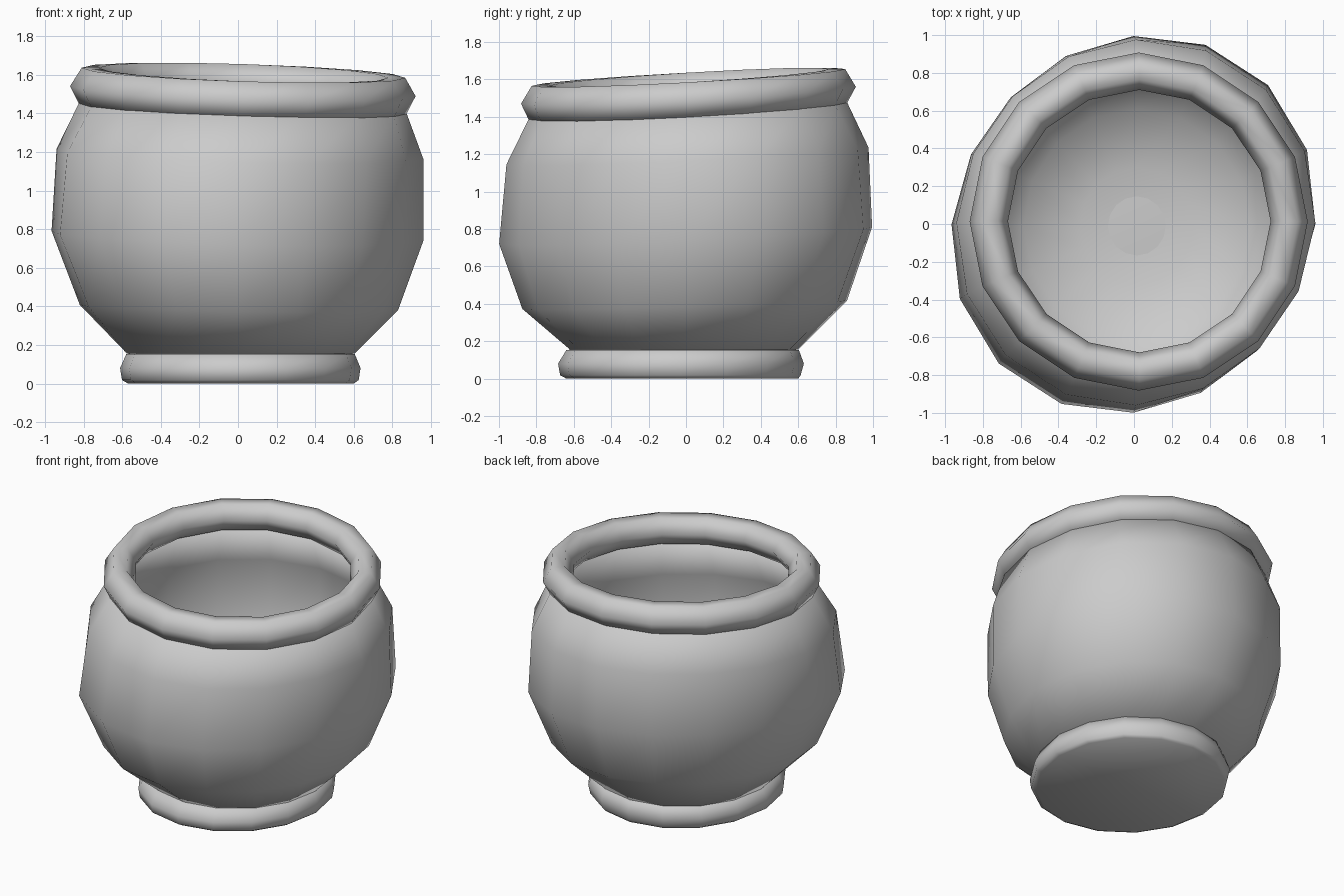
import bpy, bmesh, math

SIDES = 16


def ring_points(rx, ry, z, cx=0.0, cy=0.0, tilt=0.0, skew=0.0):
    """Slightly hand-made ring: off-centre, tilted and stretched on a diagonal."""
    pts = []
    for i in range(SIDES):
        a = 2 * math.pi * i / SIDES
        c, s = math.cos(a), math.sin(a)
        k = skew * math.sin(2 * a)
        pts.append((cx + (rx + k) * c, cy + (ry + k) * s,
                    z + tilt * (-0.026 * c + 0.045 * s)))
    return pts


def loft(name, rings, closed=False, cap_start=False, cap_end=False):
    bm = bmesh.new()
    loops = [[bm.verts.new(p) for p in ring_points(*r)] for r in rings]
    pairs = list(zip(loops, loops[1:]))
    if closed:
        pairs.append((loops[-1], loops[0]))
    for lo, hi in pairs:
        for i in range(SIDES):
            j = (i + 1) % SIDES
            bm.faces.new((lo[i], lo[j], hi[j], hi[i]))
    if cap_start:
        bm.faces.new(loops[0][::-1])
    if cap_end:
        bm.faces.new(loops[-1])
    for f in bm.faces:
        f.smooth = True
    if closed or cap_start and cap_end:
        bmesh.ops.recalc_face_normals(bm, faces=bm.faces)
    me = bpy.data.meshes.new(name)
    bm.to_mesh(me)
    bm.free()
    ob = bpy.data.objects.new(name, me)
    bpy.context.collection.objects.link(ob)
    return ob


# Round belly: outer wall up to the neck, then the inner wall down to the floor
loft("pot_body", [
    (0.59, 0.61, 0.155, 0.015, -0.01),
    (0.825, 0.868, 0.395, 0.005, -0.007, 0.5, 0.025),
    (0.963, 0.997, 0.765, -0.003, -0.002, 1, 0.045),
    (0.95, 0.968, 1.19, 0.01, 0.008, 1, 0.025),
    (0.845, 0.85, 1.435, 0.025, 0.01, 1),
    (0.76, 0.765, 1.45, 0.025, 0.012, 1),
    (0.87, 0.885, 1.17, 0.01, 0.008, 1, 0.025),
    (0.88, 0.915, 0.775, 0, 0, 1, 0.04),
    (0.76, 0.80, 0.44, 0.005, -0.007, 0.5, 0.02),
    (0.60, 0.62, 0.26, 0.015, -0.01),
    (0.30, 0.31, 0.18, 0.015, -0.01),
    (0.08, 0.08, 0.165, 0.015, -0.01),
], cap_start=True, cap_end=True)

# Thick rolled rim with a six-sided section
loft("rim", [
    (0.895, 0.895, 1.515, 0.025, 0.013, 1),
    (0.838, 0.838, 1.61, 0.028, 0.013, 1),
    (0.75, 0.75, 1.61, 0.028, 0.015, 1),
    (0.695, 0.695, 1.52, 0.028, 0.015, 1),
    (0.75, 0.75, 1.43, 0.026, 0.013, 1),
    (0.848, 0.848, 1.422, 0.025, 0.01, 1),
], closed=True)

# Low foot ring with a flat underside
loft("foot", [
    (0.585, 0.62, 0.0, 0.015, -0.02),
    (0.613, 0.643, 0.018, 0.012, -0.03),
    (0.623, 0.657, 0.08, 0.012, -0.027),
    (0.592, 0.622, 0.152, 0.013, -0.018),
    (0.50, 0.50, 0.17, 0.013, -0.018),
], cap_start=True, cap_end=True)
